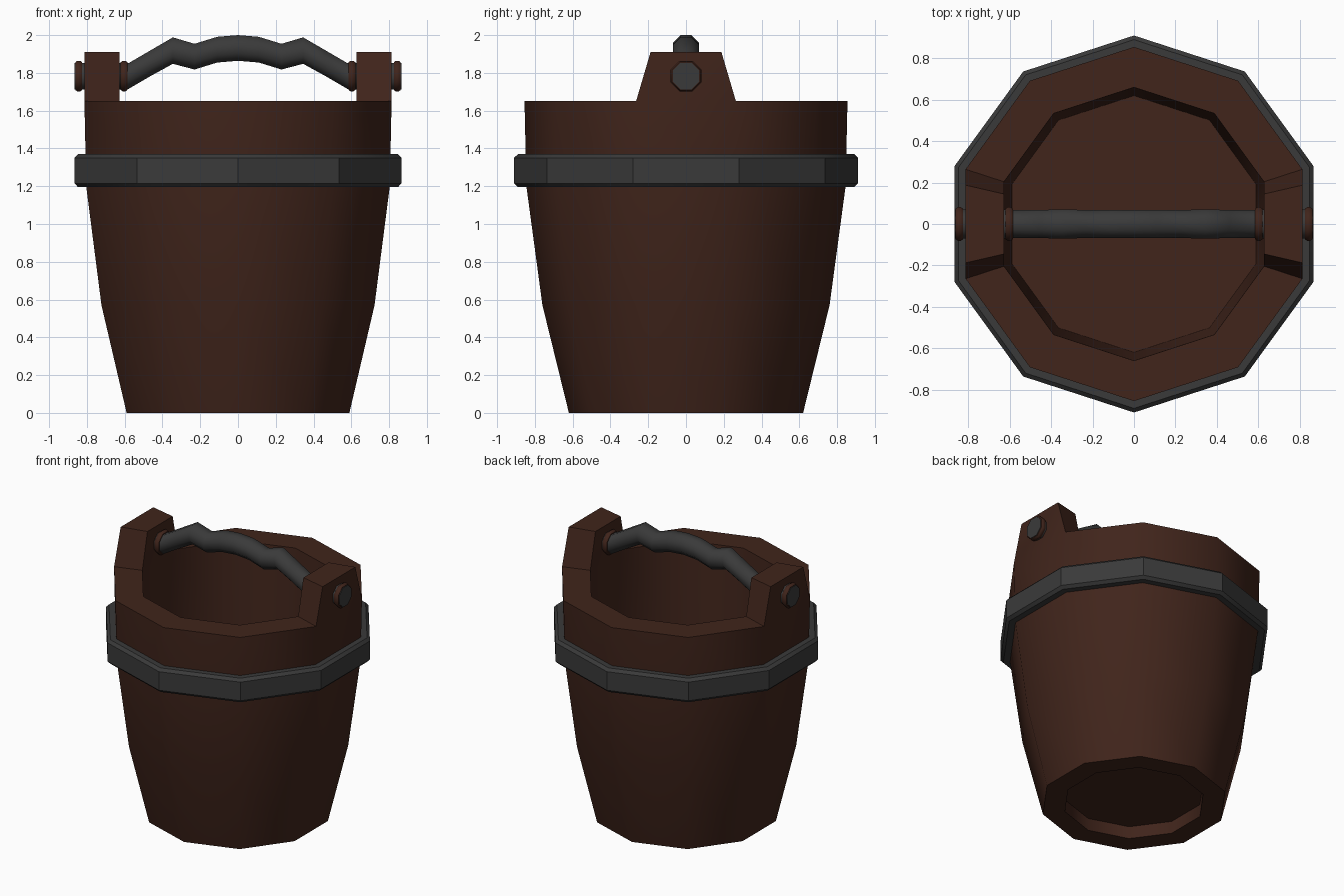
import bpy, bmesh
from math import sin, cos, pi, radians

if "Cube" in bpy.data.objects:
    bpy.data.objects.remove(bpy.data.objects["Cube"])


def material(name, rgb):
    m = bpy.data.materials.new(name)
    m.diffuse_color = (*rgb, 1)
    m.use_nodes = True
    m.node_tree.nodes["Principled BSDF"].inputs["Base Color"].default_value = m.diffuse_color
    return m


WOOD = material("dark_wood", (0.052, 0.018, 0.011))
IRON = material("dark_iron", (0.042, 0.042, 0.042))


def finish(bm, name, mat, angle=40):
    bmesh.ops.recalc_face_normals(bm, faces=bm.faces)
    me = bpy.data.meshes.new(name)
    bm.to_mesh(me)
    bm.free()
    ob = bpy.data.objects.new(name, me)
    bpy.context.collection.objects.link(ob)
    me.materials.append(mat)
    bpy.ops.object.select_all(action='DESELECT')
    ob.select_set(True)
    bpy.context.view_layer.objects.active = ob
    bpy.ops.object.shade_smooth_by_angle(angle=radians(angle))
    return ob


def skin(bm, rings, closed=False):
    """Bridge rings of vertices; cap the ends unless closed."""
    pairs = list(zip(rings, rings[1:]))
    if closed:
        pairs.append((rings[-1], rings[0]))
    else:
        bm.faces.new(rings[0])
        bm.faces.new(rings[-1])
    for a, b in pairs:
        n = len(a)
        for i in range(n):
            j = (i + 1) % n
            bm.faces.new((a[i], a[j], b[j], b[i]))


def lathe(profile, closed=False, sides=10):
    """Ten-sided turned shape with a corner on the y axis."""
    bm = bmesh.new()
    rings = [[bm.verts.new((r * sin(2 * pi * i / sides), r * cos(2 * pi * i / sides), z))
              for i in range(sides)] for r, z in profile]
    skin(bm, rings, closed)
    return bm


def rod(name, path, mat, sides=8):
    """Octagonal rod running along x; path holds (x, z, half height)."""
    bm = bmesh.new()
    rings = []
    for x, z, h in path:
        r = h / cos(pi / sides)
        rings.append([bm.verts.new((x, r * cos((i + .5) * 2 * pi / sides),
                                    z + r * sin((i + .5) * 2 * pi / sides)))
                      for i in range(sides)])
    skin(bm, rings)
    return finish(bm, name, mat, 50)


# Bucket: recessed base, tapered wall, thick rim, inner floor
bm = lathe([(0.47, 0.09), (0.47, 0), (0.62, 0), (0.76, 0.57), (0.845, 1.2),
            (0.855, 1.65), (0.66, 1.65), (0.62, 0.85)])
# Ears pulled up from the left and right rim faces
bm.faces.ensure_lookup_table()
ears = [f for f in bm.faces
        if abs(f.calc_center_median().z - 1.65) < 0.01 and abs(f.calc_center_median().y) < 0.01]
for f in bmesh.ops.extrude_discrete_faces(bm, faces=ears)["faces"]:
    for v in f.verts:
        v.co.z = 1.91
        v.co.y *= 0.71
finish(bm, "bucket", WOOD)

# Chamfered iron hoop
finish(lathe([(0.83, 1.195), (0.89, 1.195), (0.91, 1.215), (0.91, 1.35),
              (0.89, 1.37), (0.83, 1.37)], closed=True), "hoop", IRON, 30)

# Wavy handle passing through both ears
half = [(0.11, 1.923, .068), (0.23, 1.886, .068), (0.345, 1.918, .07), (0.46, 1.853, .068),
        (0.58, 1.783, .068), (0.62, 1.783, .07), (0.865, 1.783, .07)]
rod("handle", [(-x, z, h) for x, z, h in reversed(half)] + [(0, 1.932, .068)] + half, IRON)

# Washers on both faces of each ear
for side, s in (("left", -1), ("right", 1)):
    for place, x in (("inner", 0.603), ("outer", 0.843)):
        rod(f"{place}_washer_{side}",
            [(s * (x - .018), 1.783, .074), (s * (x - .007), 1.783, .081),
             (s * (x + .007), 1.783, .081), (s * (x + .018), 1.783, .074)], WOOD)
